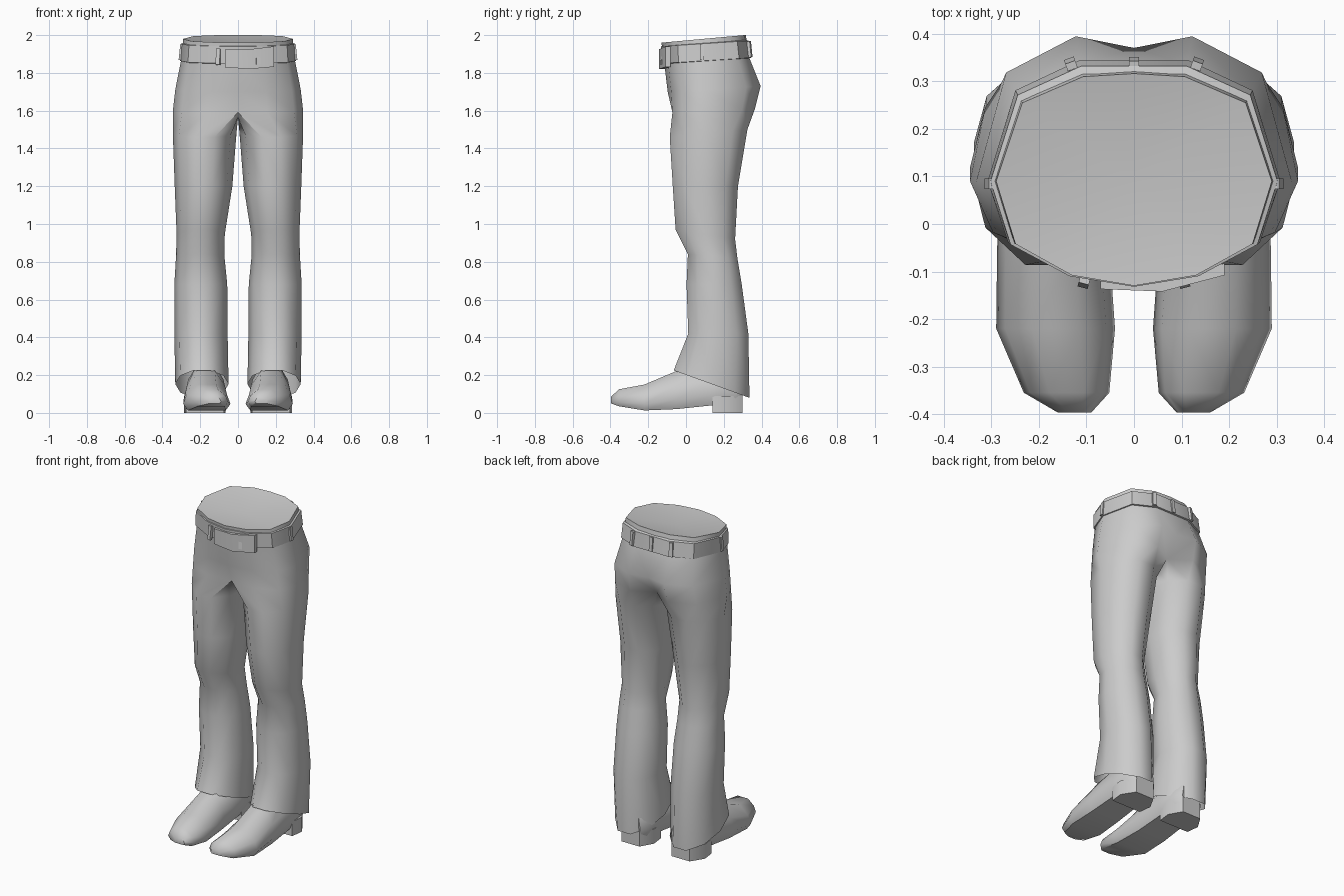
import bpy, bmesh, math
from mathutils import Matrix, Vector

if "Cube" in bpy.data.objects:
    bpy.data.objects.remove(bpy.data.objects["Cube"])


def finish(name, bm, mirror=True, angle=50, recalc=True):
    if recalc:
        bmesh.ops.recalc_face_normals(bm, faces=bm.faces)
    me = bpy.data.meshes.new(name)
    bm.to_mesh(me)
    bm.free()
    ob = bpy.data.objects.new(name, me)
    bpy.context.collection.objects.link(ob)
    if mirror:
        ob.modifiers.new("Mirror", 'MIRROR').merge_threshold = 0.001
    bpy.ops.object.select_all(action='DESELECT')
    ob.select_set(True)
    bpy.context.view_layer.objects.active = ob
    bpy.ops.object.shade_smooth_by_angle(angle=math.radians(angle))
    return ob


def bridge(bm, a, b, closed):
    n = len(a)
    for i in range(n if closed else n - 1):
        j = (i + 1) % n
        bm.faces.new((a[i], b[i], b[j], a[j]))


# half outline of the hips, front centre -> side -> back centre
UX = [0, .45, .86, 1, .81, .37, 0]
UY = [-1, -.9, -.6, 0, .75, 1, 1]
CY = .09


def hip_arc(zf, zb, hw, yf, yb, front=1, back=1):
    pts = []
    for i, (u, v) in enumerate(zip(UX, UY)):
        k = front if i == 0 else back if i == 6 else 1
        y = CY + v * k * ((CY - yf) if v < 0 else (yb - CY))
        pts.append(Vector((u * hw, y, zf + (zb - zf) * (y - yf) / (yb - yf))))
    return pts


def leg_ring(zf, zb, xi, xo, yf, yb):
    pts = []
    for i in range(10):
        a = math.radians(-108 + 36 * i)
        t = .5 + .5 * math.sin(a) / .951
        pts.append(Vector(((xi + xo) / 2 + (xo - xi) / 2 * math.cos(a),
                           yf + (yb - yf) * t, zf + (zb - zf) * t)))
    return pts


# trousers: hips split at the crotch into a leg, then mirrored
bm = bmesh.new()
add = lambda pts: [bm.verts.new(p) for p in pts]
hips = [(1.96, 2.0, .29, -.13, .31, 1, 1.03),
        (1.85, 1.88, .302, -.115, .335, 1, 1),
        (1.70, 1.73, .332, -.097, .395, 1, .92),
        (1.59, 1.61, .345, -.09, .365, .85, .72)]
arcs = [add(hip_arc(*h)) for h in hips]
for a, b in zip(arcs, arcs[1:]):
    bridge(bm, a, b, False)
centre = bm.verts.new((0, CY, 1.95))
for i in range(6):
    bm.faces.new((arcs[0][i], arcs[0][i + 1], centre))
ring = arcs[-1] + add([(0, .2, 1.575), (0, .1, 1.56), (0, .01, 1.565)])
legs = [(1.46, 1.50, .008, .345, -.086, .325),
        (1.20, 1.20, .03, .335, -.07, .275),
        (.97, .92, .07, .325, -.055, .26),
        (.84, .82, .072, .328, .01, .272),
        (.68, .68, .057, .337, .003, .295),
        (.42, .42, .055, .337, .012, .33),
        (.225, .08, .05, .332, -.065, .336)]
for l in legs:
    nxt = add(leg_ring(*l))
    bridge(bm, ring, nxt, True)
    ring = nxt
finish("trousers", bm, angle=60, recalc=False)

# belt band, with lips turned in to the waist
bm = bmesh.new()
rows = [(1.945, 1.975, .285, -.115, .315), (1.94, 1.97, .302, -.132, .332),
        (1.85, 1.88, .308, -.126, .345), (1.845, 1.875, .29, -.10, .325)]
rows = [[bm.verts.new(p) for p in hip_arc(*r)] for r in rows]
for a, b in zip(rows, rows[1:]):
    bridge(bm, a, b, False)
finish("belt", bm, angle=40, recalc=False)

# buckle plate, bent round the front of the belt
bm = bmesh.new()
cols = [(-.07, -.137, 1.83, 1.925), (.06, -.142, 1.82, 1.925), (.19, -.108, 1.832, 1.94)]
loops = [[bm.verts.new(p) for p in ((x, y, z0), (x, y, z1), (x, y + .025, z1), (x, y + .025, z0))]
         for x, y, z0, z1 in cols]
for a, b in zip(loops, loops[1:]):
    bridge(bm, a, b, True)
bm.faces.new(loops[0])
bm.faces.new(loops[-1])
finish("buckle", bm, mirror=False, angle=30)

# belt loops
spots = [(.105, -.122, 1.885, -75), (-.105, -.122, 1.885, -105), (.302, .085, 1.91, 0),
         (-.302, .085, 1.91, 180), (.133, .337, 1.925, 70), (-.133, .337, 1.925, 110),
         (0, .339, 1.925, 90)]
bm = bmesh.new()
for x, y, z, a in spots:
    m = (Matrix.Translation((x, y, z)) @ Matrix.Rotation(math.radians(a), 4, 'Z')
         @ Matrix.Rotation(math.radians(-6), 4, 'Y') @ Matrix.Diagonal((.016, .022, .085, 1)))
    bmesh.ops.create_cube(bm, size=1, matrix=m)
finish("belt_loops", bm, mirror=False, angle=30)

# shoe upper: cross-sections from toe to heel
PROFILE = [(-.8, 0), (.8, 0), (1, .25), (.85, .62), (.4, 1), (-.4, 1), (-.85, .62), (-1, .25)]
sections = [(-.397, .05, .085, .125, .035), (-.355, .035, .125, .142, .09),
            (-.22, .013, .15, .165, .125), (-.05, .02, .222, .17, .118),
            (.14, .04, .26, .17, .11), (.26, .05, .26, .17, .10), (.3, .06, .24, .17, .065)]
bm = bmesh.new()
loops = [[bm.verts.new((cx + u * hw, y, zb + v * (zt - zb))) for u, v in PROFILE]
         for y, zb, zt, cx, hw in sections]
for a, b in zip(loops, loops[1:]):
    bridge(bm, a, b, True)
bm.faces.new(loops[0])
bm.faces.new(loops[-1])
finish("shoes", bm, angle=50)

# shoe heel block
heel = [(.075, .14), (.275, .14), (.285, .22), (.235, .3), (.11, .3), (.065, .22)]
bm = bmesh.new()
lo, hi = [[bm.verts.new((x, y, z)) for x, y in heel] for z in (0, .09)]
bridge(bm, hi, lo, True)
bm.faces.new(lo)
bm.faces.new(hi)
finish("shoe_heels", bm, angle=40)
